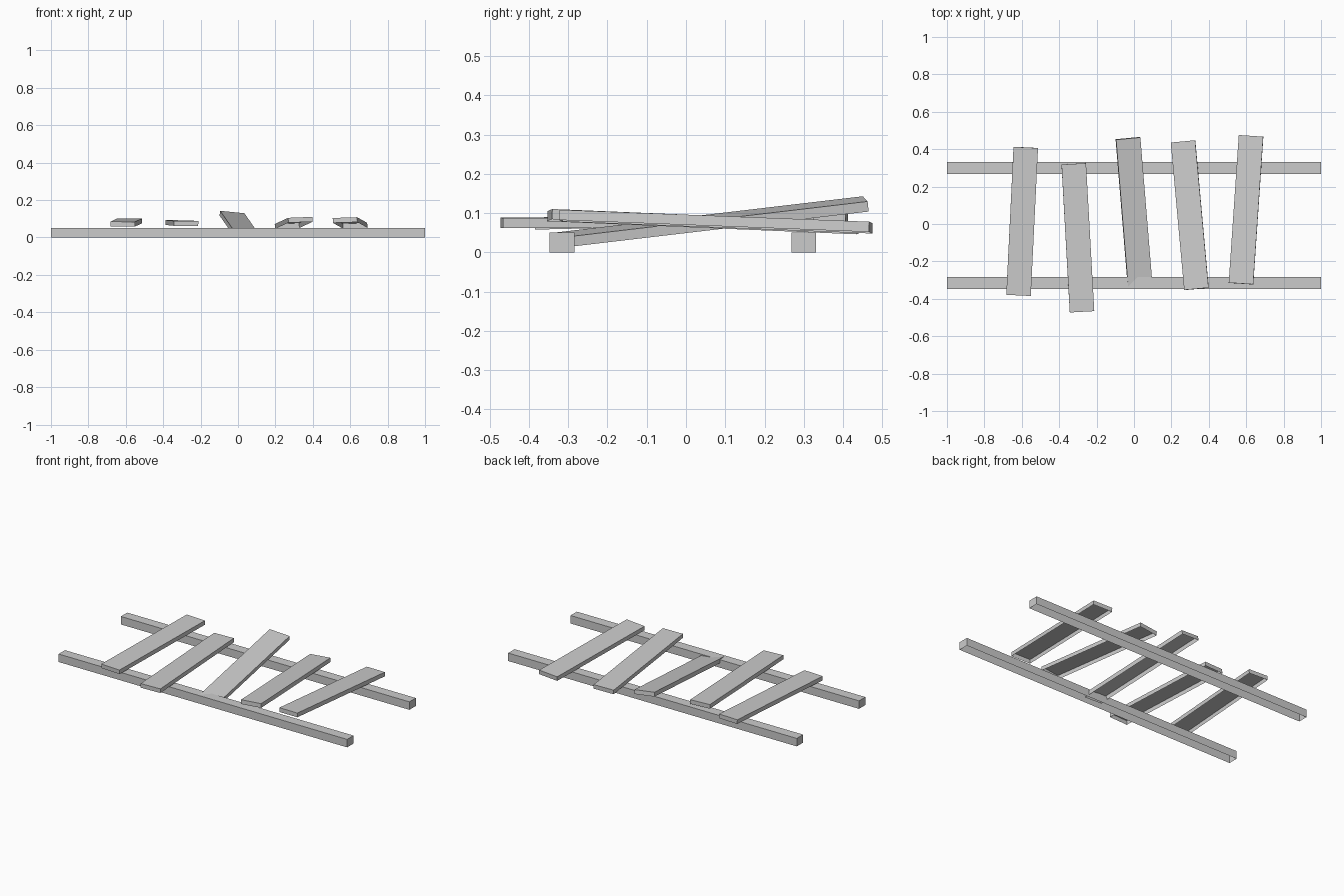
import bpy, bmesh
from math import radians
from mathutils import Matrix, Vector

if "Cube" in bpy.data.objects:
    bpy.data.objects.remove(bpy.data.objects["Cube"])


def open_box(name, size, centre, yaw=0, pitch=0, roll=0):
    """Box without an underside, tilted about its own centre."""
    bm = bmesh.new()
    bmesh.ops.create_cube(bm, size=1, matrix=Matrix.Diagonal((*size, 1)))
    bm.normal_update()
    bmesh.ops.delete(bm, geom=[f for f in bm.faces if f.normal.z < -0.9],
                     context='FACES_ONLY')
    mesh = bpy.data.meshes.new(name)
    bm.to_mesh(mesh)
    bm.free()
    obj = bpy.data.objects.new(name, mesh)
    obj.matrix_world = (Matrix.Translation(Vector(centre))
                        @ Matrix.Rotation(radians(yaw), 4, 'Z')
                        @ Matrix.Rotation(radians(pitch), 4, 'X')
                        @ Matrix.Rotation(radians(roll), 4, 'Y'))
    bpy.context.collection.objects.link(obj)
    return obj


# Two long rails
for name, y in (("front_rail", -0.316), ("back_rail", 0.3)):
    open_box(name, (2, 0.063, 0.05), (0, y, 0.025))

# Five crooked planks: x, y, z, yaw, pitch, roll
planks = [
    (-0.598, 0.014, 0.080, -2.8, 1.3, 0.2),
    (-0.300, -0.074, 0.077, 3.2, 0.3, 0.6),
    (0.000, 0.066, 0.077, 4.7, 6.7, 5.8),
    (0.298, 0.047, 0.078, 5.2, -2.4, -2.3),
    (0.599, 0.076, 0.078, -3.9, -2.2, -1.8),
]
for i, (x, y, z, yaw, pitch, roll) in enumerate(planks, 1):
    open_box(f"plank_{i}", (0.131, 0.792, 0.026), (x, y, z), yaw, pitch, roll)
